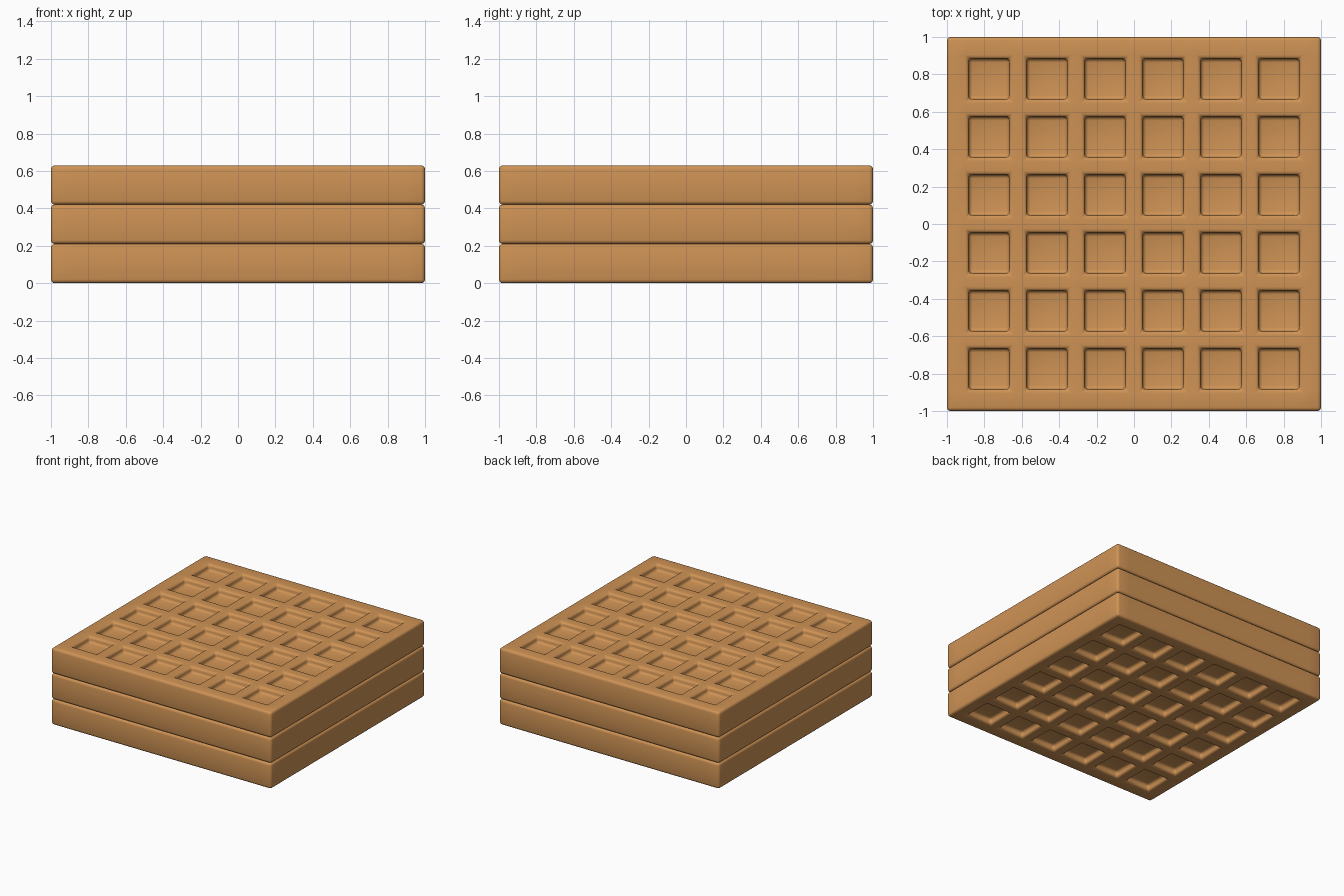
import bpy, bmesh
from mathutils import Matrix, Vector

if "Cube" in bpy.data.objects:
    bpy.data.objects.remove(bpy.data.objects["Cube"])

THICK, PITCH, PIT, DEPTH, N = 0.21, 0.31, 0.22, 0.05, 6
centres = [(i - (N - 1) / 2) * PITCH for i in range(N)]

mat = bpy.data.materials.new("baked_brown")
mat.diffuse_color = (0.62, 0.29, 0.09, 1)
mat.use_nodes = True
mat.node_tree.nodes["Principled BSDF"].inputs["Base Color"].default_value = mat.diffuse_color

# Square slab, cut into a lattice along the pit edges
bm = bmesh.new()
bmesh.ops.create_cube(bm, size=1, matrix=Matrix.Diagonal((2, 2, THICK, 1)))
for axis in (Vector((1, 0, 0)), Vector((0, 1, 0))):
    for c in centres:
        for edge in (c - PIT / 2, c + PIT / 2):
            bmesh.ops.bisect_plane(bm, geom=bm.verts[:] + bm.edges[:] + bm.faces[:],
                                   plane_co=axis * edge, plane_no=axis)

# Pits pressed into both the top and the bottom
bm.normal_update()
pits = [f for f in bm.faces
        if abs(f.normal.z) > 0.9 and abs(f.calc_area() - PIT * PIT) < 1e-4]
for f in bmesh.ops.extrude_discrete_faces(bm, faces=pits)["faces"]:
    mid = f.calc_center_median()
    sink = Vector((0, 0, -DEPTH if mid.z > 0 else DEPTH))
    for v in f.verts:
        v.co = mid + (v.co - mid) * 0.98 + sink
bmesh.ops.recalc_face_normals(bm, faces=bm.faces[:])
mesh = bpy.data.meshes.new("waffle")
bm.to_mesh(mesh)
bm.free()
mesh.shade_smooth()
mesh.materials.append(mat)

# Stack of three waffles with softened edges
for name, level in (("bottom_waffle", 0), ("middle_waffle", 1), ("top_waffle", 2)):
    ob = bpy.data.objects.new(name, mesh)
    bpy.context.collection.objects.link(ob)
    ob.location.z = THICK * (level + 0.5)
    bevel = ob.modifiers.new("soft_edges", 'BEVEL')
    bevel.width = 0.02
    bevel.segments = 3
    bevel.limit_method = 'ANGLE'
